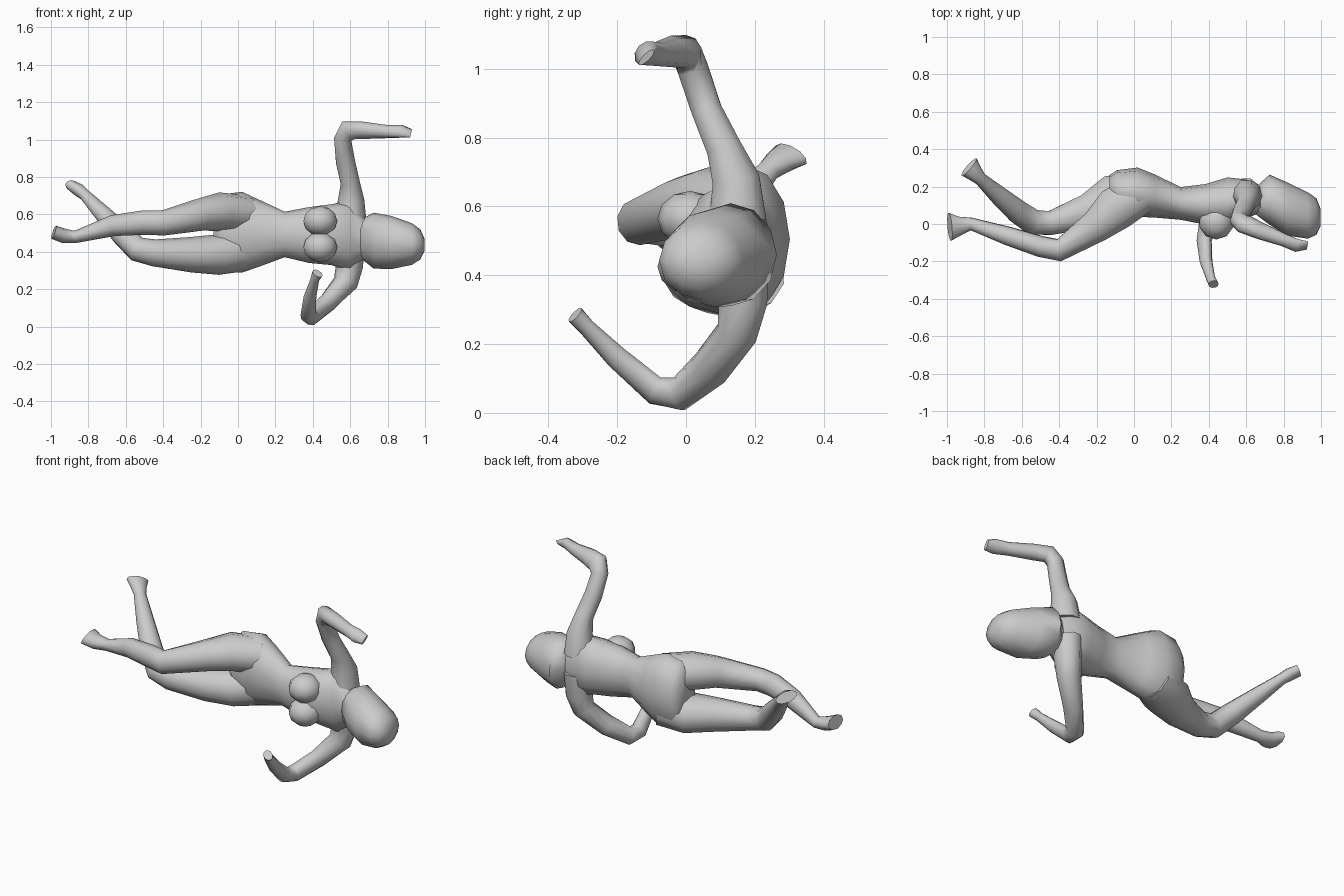
import bpy, bmesh, math
from mathutils import Vector


def loft(name, rows, ref, sides=10, upright=False):
    """Tube through rows of (x, y, z, radius along ref, radius across)."""
    bm = bmesh.new()
    pts = [Vector(r[:3]) for r in rows]
    u = Vector(ref)
    rings = []
    for i, r in enumerate(rows):
        a = (pts[i] - pts[max(i - 1, 0)]).normalized()
        b = (pts[min(i + 1, len(pts) - 1)] - pts[i]).normalized()
        t = Vector((1, 0, 0)) if upright else (a + b).normalized()
        u = (u - t * u.dot(t)).normalized()
        v = t.cross(u)
        ring = []
        for k in range(sides):
            w = 2 * math.pi * k / sides
            ring.append(bm.verts.new(pts[i] + u * (r[3] * math.cos(w)) * 1.03
                                     + v * (r[4] * math.sin(w)) * 1.03))
        rings.append(ring)
    for p, q in zip(rings, rings[1:]):
        for k in range(sides):
            n = (k + 1) % sides
            bm.faces.new((p[k], p[n], q[n], q[k]))
    bm.faces.new(rings[0])
    bm.faces.new(rings[-1])
    return finish(name, bm)


def finish(name, bm):
    bmesh.ops.recalc_face_normals(bm, faces=bm.faces)
    me = bpy.data.meshes.new(name)
    bm.to_mesh(me)
    bm.free()
    ob = bpy.data.objects.new(name, me)
    bpy.context.collection.objects.link(ob)
    bpy.ops.object.select_all(action='DESELECT')
    ob.select_set(True)
    bpy.context.view_layer.objects.active = ob
    bpy.ops.object.shade_smooth_by_angle(angle=math.radians(60))
    return ob


X, Z = (1, 0, 0), (0, 0, 1)

# torso from hips to neck
loft("torso", [
    (-.13, .18, .50, .15, .08), (-.09, .175, .50, .20, .11),
    (.02, .17, .505, .21, .128), (.11, .15, .50, .175, .112),
    (.25, .11, .493, .118, .085), (.38, .105, .49, .145, .105),
    (.50, .115, .492, .158, .13), (.60, .135, .485, .185, .10),
    (.66, .13, .475, .12, .075), (.74, .11, .465, .065, .065)],
    Z, 12, True)

# chest
for side, z in (("lower", .425), ("upper", .565)):
    bm = bmesh.new()
    bmesh.ops.create_uvsphere(bm, u_segments=10, v_segments=6, radius=1)
    bmesh.ops.scale(bm, vec=(.095, .095, .08), verts=bm.verts)
    bmesh.ops.translate(bm, vec=(.44, .012, z), verts=bm.verts)
    finish(side + "_breast", bm)

# head
loft("head", [
    (.655, .125, .47, .10, .075), (.725, .13, .46, .145, .13),
    (.82, .08, .45, .138, .138), (.93, .045, .442, .108, .12),
    (.975, .04, .44, .078, .095), (.998, .035, .437, .03, .045)],
    Z, 12, True)

# legs, upper one nearly straight, lower one with raised foot
loft("upper_leg", [
    (.04, .165, .60, .10, .11), (-.10, .08, .615, .10, .12),
    (-.20, -.01, .60, .085, .09), (-.40, -.14, .555, .066, .06),
    (-.50, -.12, .557, .064, .056), (-.67, -.065, .54, .055, .05),
    (-.87, .0, .48, .032, .034), (-.93, -.01, .485, .038, .05),
    (-.985, -.015, .505, .036, .075)], Z)
loft("lower_leg", [
    (.03, .18, .41, .11, .11), (-.11, .135, .385, .105, .13),
    (-.25, .065, .385, .092, .095), (-.45, .005, .395, .07, .065),
    (-.54, .01, .415, .065, .068), (-.62, .065, .495, .06, .062),
    (-.72, .15, .60, .046, .05), (-.82, .24, .705, .03, .034),
    (-.85, .27, .73, .034, .045), (-.882, .305, .75, .03, .062)], Z)

# arms
loft("upper_arm", [
    (.60, .15, .56, .085, .085), (.605, .145, .68, .068, .07),
    (.60, .11, .77, .05, .052), (.575, .06, .88, .05, .045),
    (.56, .02, 1.0, .046, .046), (.59, .0, 1.05, .058, .045),
    (.67, -.035, 1.05, .048, .042), (.80, -.085, 1.043, .034, .035),
    (.87, -.115, 1.045, .03, .04), (.925, -.115, 1.033, .01, .03)], X)
loft("lower_arm", [
    (.60, .155, .45, .08, .09), (.595, .165, .32, .07, .072),
    (.575, .15, .235, .065, .06), (.48, .07, .13, .048, .058),
    (.39, -.02, .055, .046, .05), (.375, -.09, .065, .036, .045),
    (.385, -.20, .16, .032, .035), (.41, -.29, .25, .022, .026),
    (.425, -.322, .285, .03, .024)], X)
